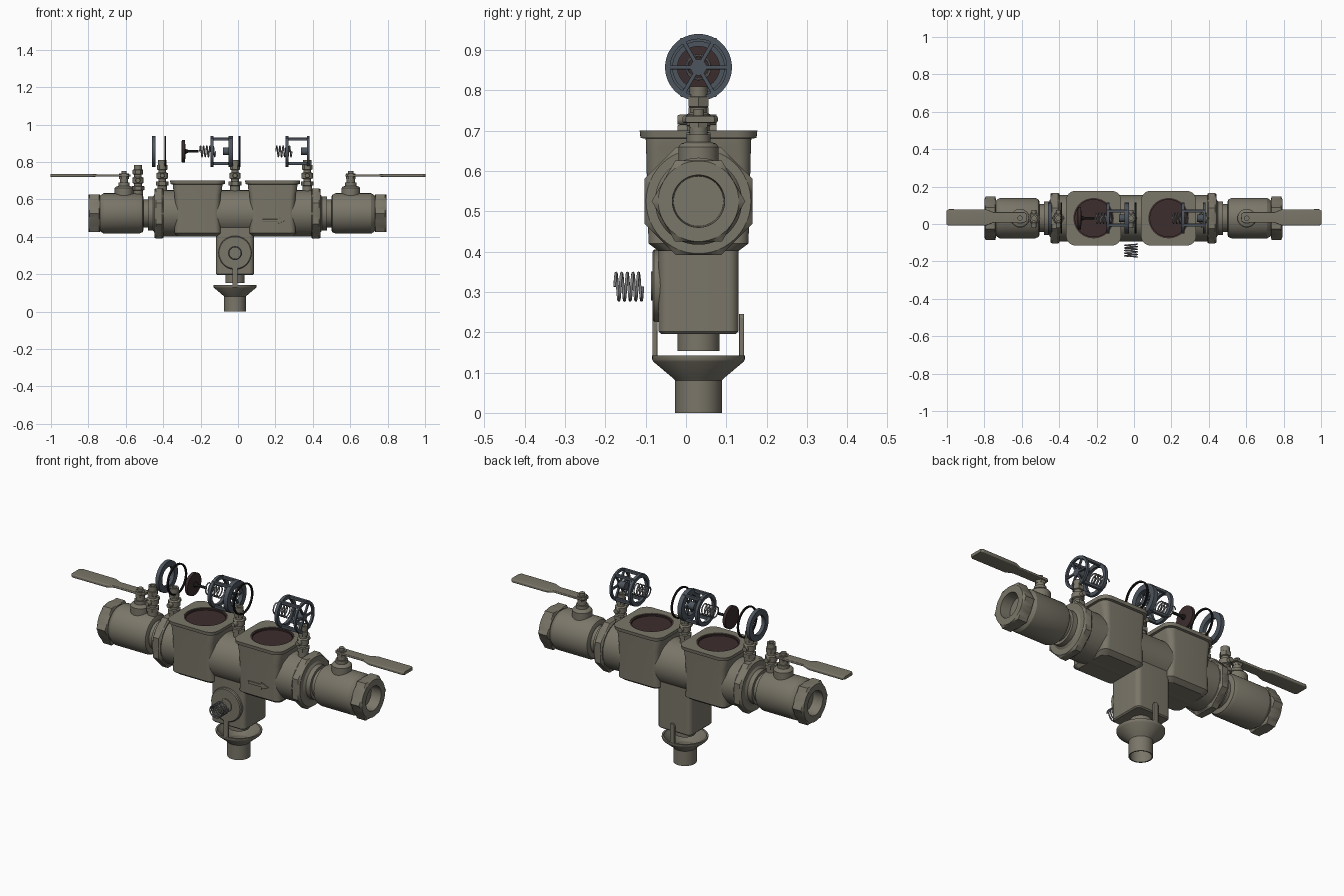
import bpy, bmesh, math
from mathutils import Vector

if "Cube" in bpy.data.objects:
    bpy.data.objects.remove(bpy.data.objects["Cube"])

CY, CZ, FZ = 0.031, 0.525, 0.857   # pipe axis and height of the floating inserts
MID = -0.003                       # mirror plane of the two shutoff valves
SEG = 48


def material(name, r, g, b):
    m = bpy.data.materials.new(name)
    m.use_nodes = True
    m.diffuse_color = (r, g, b, 1)
    m.node_tree.nodes["Principled BSDF"].inputs["Base Color"].default_value = (r, g, b, 1)
    return m


BRONZE = material("bronze grey", 0.195, 0.18, 0.14)
STEEL = material("blue grey plastic", 0.075, 0.09, 0.11)
BROWN = material("dark brown", 0.045, 0.026, 0.026)
BLACK = material("black rubber", 0.008, 0.008, 0.008)
WIRE = material("spring wire", 0.2, 0.2, 0.21)


def finish(obj, angle=30):
    bpy.ops.object.select_all(action="DESELECT")
    obj.select_set(True)
    bpy.context.view_layer.objects.active = obj
    bpy.ops.object.shade_smooth_by_angle(angle=math.radians(angle))


def skin(name, rings, axis, origin, mats, caps=True, loop=False, flip=1):
    """Join rings of (t, a, b) points; the last cap takes the last material."""
    bm = bmesh.new()
    rows = []
    for ring in rings:
        row = []
        for t, a, b in ring:
            p = {"X": (t * flip, a, b), "Y": (a, t, b), "Z": (a, b, t)}[axis]
            row.append(bm.verts.new(Vector(p) + Vector(origin)))
        rows.append(row)
    n = len(rows[0])
    pairs = list(zip(rows, rows[1:])) + ([(rows[-1], rows[0])] if loop else [])
    for p, q in pairs:
        for i in range(n):
            j = (i + 1) % n
            bm.faces.new((p[i], p[j], q[j], q[i]))
    if caps and not loop:
        bm.faces.new(rows[0])
        bm.faces.new(rows[-1]).material_index = len(mats) - 1
    bmesh.ops.recalc_face_normals(bm, faces=bm.faces)
    me = bpy.data.meshes.new(name)
    bm.to_mesh(me)
    bm.free()
    for m in mats:
        me.materials.append(m)
    obj = bpy.data.objects.new(name, me)
    bpy.context.collection.objects.link(obj)
    finish(obj)
    return obj


def turned(name, profile, axis, origin, mat=BRONZE, **kw):
    """Lathe a profile of (t, radius[, sides]); sides gives a flat-sided section."""
    rings = []
    for t, r, *sides in profile:
        ring = []
        for i in range(SEG):
            a = 2 * math.pi * i / SEG
            k = r
            if sides:
                step = 2 * math.pi / sides[0]
                off = step / 2 if sides[0] == 8 else 0
                k = r * math.cos(step / 2) / math.cos((a - off) % step - step / 2)
            ring.append((t, k * math.cos(a), k * math.sin(a)))
        rings.append(ring)
    return skin(name, rings, axis, origin, [mat], **kw)


def block(name, sections, axis, origin, mats=(BRONZE,), **kw):
    """Loft rounded rectangles given as (t, half_a, half_b, corner)."""
    rings = []
    for t, ha, hb, r in sections:
        ring = []
        for q, (sa, sb) in enumerate(((1, 1), (-1, 1), (-1, -1), (1, -1))):
            for i in range(9):
                a = math.pi / 2 * (q + (i + 0.02) / 8.04)
                ring.append((t, sa * (ha - r) + r * math.cos(a), sb * (hb - r) + r * math.sin(a)))
        rings.append(ring)
    return skin(name, rings, axis, origin, list(mats), **kw)


def spring(name, axis, origin, length, radius, turns, wire):
    cu = bpy.data.curves.new(name, "CURVE")
    cu.dimensions = "3D"
    cu.bevel_depth, cu.bevel_resolution = wire, 1
    cu.use_fill_caps = True
    sp = cu.splines.new("POLY")
    n = turns * 20
    sp.points.add(n)
    for i, p in enumerate(sp.points):
        a = 2 * math.pi * i / 20
        t, u, v = length * i / n, radius * math.cos(a), radius * math.sin(a)
        p.co = (t, u, v, 1) if axis == "X" else (u, t, v, 1)
    cu.materials.append(WIRE)
    obj = bpy.data.objects.new(name, cu)
    obj.location = origin
    bpy.context.collection.objects.link(obj)
    bpy.ops.object.select_all(action="DESELECT")
    obj.select_set(True)
    bpy.context.view_layer.objects.active = obj
    bpy.ops.object.convert(target="MESH")
    finish(bpy.context.object, 60)


# Central pipe
turned("main_pipe", [(-0.42, 0.124), (0.42, 0.124)], "X", (MID, CY, CZ))

# Check valve chambers with open threaded tops
for side, x in (("right", -0.216), ("left", 0.185)):
    block(side + "_chamber", [
        (0.402, 0.11, 0.10, 0.03), (0.42, 0.124, 0.124, 0.03), (0.54, 0.119, 0.127, 0.03),
        (0.62, 0.123, 0.129, 0.03), (0.66, 0.131, 0.13, 0.035), (0.68, 0.133, 0.131, 0.04),
        (0.682, 0.145, 0.144, 0.05), (0.70, 0.147, 0.146, 0.05),
        (0.70, 0.108, 0.108, 0.107), (0.688, 0.108, 0.108, 0.107)],
        "Z", (x, CY, 0), (BRONZE, BROWN))
    # Thread ring inside the opening
    turned(side + "_thread", [(0.689, 0.109), (0.697, 0.109), (0.697, 0.099), (0.689, 0.099)],
           "Z", (x, CY, 0), BROWN, loop=True)

# Raised flow arrow on the left chamber
block("flow_arrow_shaft", [(0.13, 0.004, 0.007, 0.001), (0.215, 0.004, 0.007, 0.001)],
      "X", (0, -0.097, 0.487))
block("flow_arrow_head", [(0.21, 0.004, 0.018, 0.001), (0.25, 0.004, 0.002, 0.001)],
      "X", (0, -0.097, 0.487))

# Shutoff valves, unions and levers on both ends
for side, s in (("right", -1), ("left", 1)):
    o = (MID, CY, CZ)
    turned(side + "_union_flange", [(0.395, 0.13), (0.402, 0.145, 8), (0.436, 0.145, 8),
           (0.444, 0.13)], "X", o, flip=s)
    turned(side + "_union_collar", [(0.44, 0.108), (0.452, 0.09), (0.478, 0.09), (0.478, 0.075),
           (0.51, 0.075)], "X", o, flip=s)
    turned(side + "_valve_body", [(0.503, 0.09), (0.507, 0.1), (0.525, 0.108), (0.715, 0.108),
           (0.728, 0.1), (0.74, 0.09)], "X", o, flip=s)
    turned(side + "_end_hex", [(0.735, 0.1), (0.739, 0.116, 6), (0.79, 0.116, 6), (0.797, 0.1),
           (0.797, 0.065), (0.74, 0.062)], "X", o, flip=s)
    hub = (MID + s * 0.606, CY, 0)
    turned(side + "_bonnet", [(0.615, 0.05), (0.66, 0.05), (0.668, 0.043), (0.672, 0.03),
           (0.69, 0.03), (0.69, 0.022), (0.712, 0.022)], "Z", hub)
    turned(side + "_lever_nut", [(0.708, 0.026, 6), (0.738, 0.026, 6), (0.738, 0.014),
           (0.752, 0.014)], "Z", hub)
    block(side + "_lever", [(0.575, 0.02, 0.006, 0.004), (0.585, 0.028, 0.006, 0.004),
          (0.75, 0.028, 0.006, 0.004), (0.79, 0.043, 0.009, 0.006), (0.99, 0.044, 0.009, 0.006),
          (1.002, 0.036, 0.008, 0.006)], "X", (MID * (1 - s) / 2 * 0, CY + 0.004, 0.728), flip=s)

# Test cocks: (x, base height)
for i, (x, z) in enumerate(((-0.535, 0.62), (-0.405, 0.645), (-0.016, 0.645), (0.37, 0.645))):
    turned(f"test_cock_{i}", [(0, 0.026), (0.028, 0.026), (0.03, 0.034, 6), (0.05, 0.034, 6),
           (0.052, 0.021), (0.064, 0.021), (0.068, 0.03), (0.095, 0.03), (0.1, 0.02), (0.112, 0.02),
           (0.115, 0.028, 6), (0.138, 0.028, 6), (0.14, 0.022), (0.165, 0.022), (0.165, 0.012),
           (0.15, 0.012)], "Z", (x, CY, z))
    turned(f"test_cock_stem_{i}", [(-0.052, 0.011), (-0.045, 0.013), (0, 0.013), (0.045, 0.013)],
           "Y", (x, CY, z + 0.082))

# Relief valve block, round cover and spring
block("relief_block", [(0.196, 0.095, 0.093, 0.02), (0.202, 0.101, 0.099, 0.025),
      (0.45, 0.101, 0.099, 0.025)], "Z", (-0.016, CY, 0))
turned("relief_cover", [(-0.06, 0.09), (-0.079, 0.09), (-0.083, 0.085), (-0.083, 0.036),
       (-0.087, 0.036), (-0.087, 0.03), (-0.083, 0.03)], "Y", (-0.016, 0, 0.315))
spring("relief_spring", "Y", (-0.016, -0.177, 0.313), 0.07, 0.034, 5, 0.0035)

# Drain outlet, air gap funnel and its straps
turned("drain_outlet", [(0.153, 0.045), (0.153, 0.052), (0.2, 0.052), (0.2, 0.045)],
       "Z", (-0.016, CY, 0), loop=True)
turned("air_gap_funnel", [(0, 0.058), (0.08, 0.058), (0.085, 0.062), (0.127, 0.112),
       (0.133, 0.115), (0.142, 0.115), (0.142, 0.106), (0.13, 0.102), (0.088, 0.055),
       (0.08, 0.052), (0, 0.052)], "Z", (-0.016, CY, 0), loop=True)
for side, y in (("front", -0.077), ("back", 0.138)):
    block(side + "_strap", [(0.13, 0.014, 0.006, 0.003), (0.235, 0.014, 0.006, 0.003),
          (0.245, 0.008, 0.006, 0.003)], "Z", (-0.016, y, 0))


# Floating check valve inserts
def ring(name, x0, x1, outer, inner, mat):
    turned(name, [(x0, outer), (x1, outer), (x1, inner), (x0, inner)], "X", (0, CY, FZ), mat,
           loop=True)


def cage(name, x0, x1):
    ring(name + "_rear_rim", x0, x0 + 0.016, 0.083, 0.064, STEEL)
    ring(name + "_front_rim", x1 - 0.012, x1, 0.083, 0.07, STEEL)
    turned(name + "_hub", [(x1 - 0.045, 0.02), (x1, 0.02)], "X", (0, CY, FZ), STEEL)
    for k in range(6):
        a = math.radians(60 * k)
        c, s = math.cos(a), math.sin(a)
        spoke = block(f"{name}_spoke_{k}", [(0.015, 0.005, 0.005, 0.001),
                      (0.075, 0.005, 0.005, 0.001)], "Z", (0, 0, 0), (STEEL,))
        spoke.location = (x1 - 0.006, CY, FZ)
        spoke.rotation_euler = (a - math.pi / 2, 0, 0)
        if k % 3:
            block(f"{name}_rod_{k}", [(x0, 0.008, 0.008, 0.003), (x1, 0.008, 0.008, 0.003)],
                  "X", (0, CY + 0.075 * c, FZ + 0.075 * s), (STEEL,))


ring("seat_ring", -0.461, -0.441, 0.083, 0.052, STEEL)
ring("first_o_ring", -0.394, -0.385, 0.083, 0.075, BLACK)
turned("poppet_disc", [(-0.302, 0.05), (-0.3, 0.06), (-0.284, 0.06), (-0.28, 0.02)],
       "X", (0, CY, FZ), BROWN)
turned("poppet_stem", [(-0.285, 0.016), (-0.265, 0.007), (-0.212, 0.007)],
       "X", (0, CY, FZ), BLACK)
spring("right_check_spring", "X", (-0.205, CY, FZ), 0.085, 0.029, 5, 0.0035)
cage("right_cage", -0.148, -0.036)
ring("second_seat_ring", -0.052, -0.028, 0.083, 0.052, STEEL)
ring("second_o_ring", 0.004, 0.013, 0.083, 0.075, BLACK)
spring("left_check_spring", "X", (0.203, CY, FZ), 0.085, 0.029, 5, 0.0035)
cage("left_cage", 0.255, 0.382)
